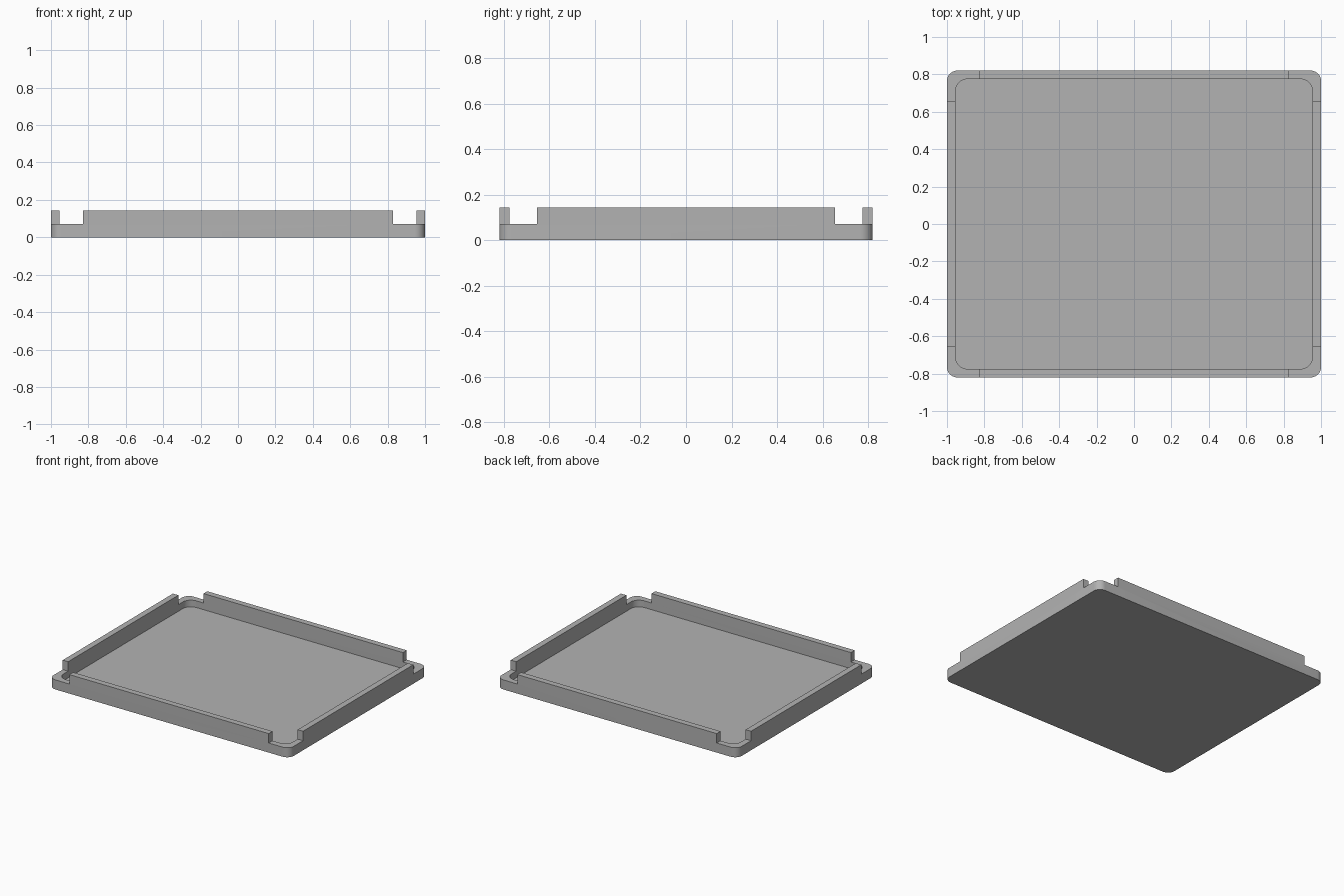
import bpy
import bmesh
from math import sin, cos, pi, radians
from mathutils import Matrix, Vector

if "Cube" in bpy.data.objects:
    bpy.data.objects.remove(bpy.data.objects["Cube"])

# Main sizes
HALF_X, HALF_Y = 1.0, 0.82
HEIGHT, LEDGE, FLOOR = 0.143, 0.072, 0.022
WALL = 0.045
NOTCH_X, NOTCH_Y = 0.83, 0.655

# Plain grey plastic
grey = bpy.data.materials.new("plain_grey")
grey.use_nodes = True
colour = (0.45, 0.45, 0.45, 1)
grey.diffuse_color = colour
grey.node_tree.nodes["Principled BSDF"].inputs["Base Color"].default_value = colour


def make_object(name, bm):
    mesh = bpy.data.meshes.new(name)
    bmesh.ops.recalc_face_normals(bm, faces=bm.faces)
    bm.to_mesh(mesh)
    bm.free()
    mesh.materials.append(grey)
    obj = bpy.data.objects.new(name, mesh)
    bpy.context.scene.collection.objects.link(obj)
    return obj


def rounded_slab(name, hx, hy, radius, z0, z1, steps=10):
    """Extrude a rounded rectangle from z0 to z1."""
    bm = bmesh.new()
    verts = []
    corners = ((1, 1), (-1, 1), (-1, -1), (1, -1))
    for i, (sx, sy) in enumerate(corners):
        for k in range(steps + 1):
            a = (i + k / steps) * pi / 2
            verts.append(bm.verts.new((sx * (hx - radius) + radius * cos(a),
                                       sy * (hy - radius) + radius * sin(a), z0)))
    base = bm.faces.new(verts)
    top = bmesh.ops.extrude_face_region(bm, geom=[base])["geom"]
    bmesh.ops.translate(bm, vec=(0, 0, z1 - z0),
                        verts=[g for g in top if isinstance(g, bmesh.types.BMVert)])
    return make_object(name, bm)


# Outer body and the cavity that hollows it
tray = rounded_slab("tray", HALF_X, HALF_Y, 0.055, 0, HEIGHT)
cavity = rounded_slab("cavity_cutter", HALF_X - WALL, HALF_Y - WALL, 0.065, FLOOR, 0.3)

# Four boxes that lower the rim at the corners
bm = bmesh.new()
size = 0.4
for sx in (-1, 1):
    for sy in (-1, 1):
        centre = Vector((sx * (NOTCH_X + size / 2), sy * (NOTCH_Y + size / 2), LEDGE + size / 2))
        bmesh.ops.create_cube(bm, size=size, matrix=Matrix.Translation(centre))
notches = make_object("corner_notch_cutter", bm)

# Cut, then keep only the finished tray
for cutter in (cavity, notches):
    cutter.hide_render = True
    mod = tray.modifiers.new(cutter.name, "BOOLEAN")
    mod.operation = "DIFFERENCE"
    mod.solver = "EXACT"
    mod.object = cutter

bpy.context.view_layer.update()
evaluated = tray.evaluated_get(bpy.context.evaluated_depsgraph_get())
finished = bpy.data.meshes.new_from_object(evaluated)
tray.modifiers.clear()
tray.data = finished
for cutter in (cavity, notches):
    bpy.data.objects.remove(cutter)

# Smooth the round corners, keep the other edges crisp
bpy.ops.object.select_all(action="DESELECT")
tray.select_set(True)
bpy.context.view_layer.objects.active = tray
bpy.ops.object.shade_smooth_by_angle(angle=radians(30))
